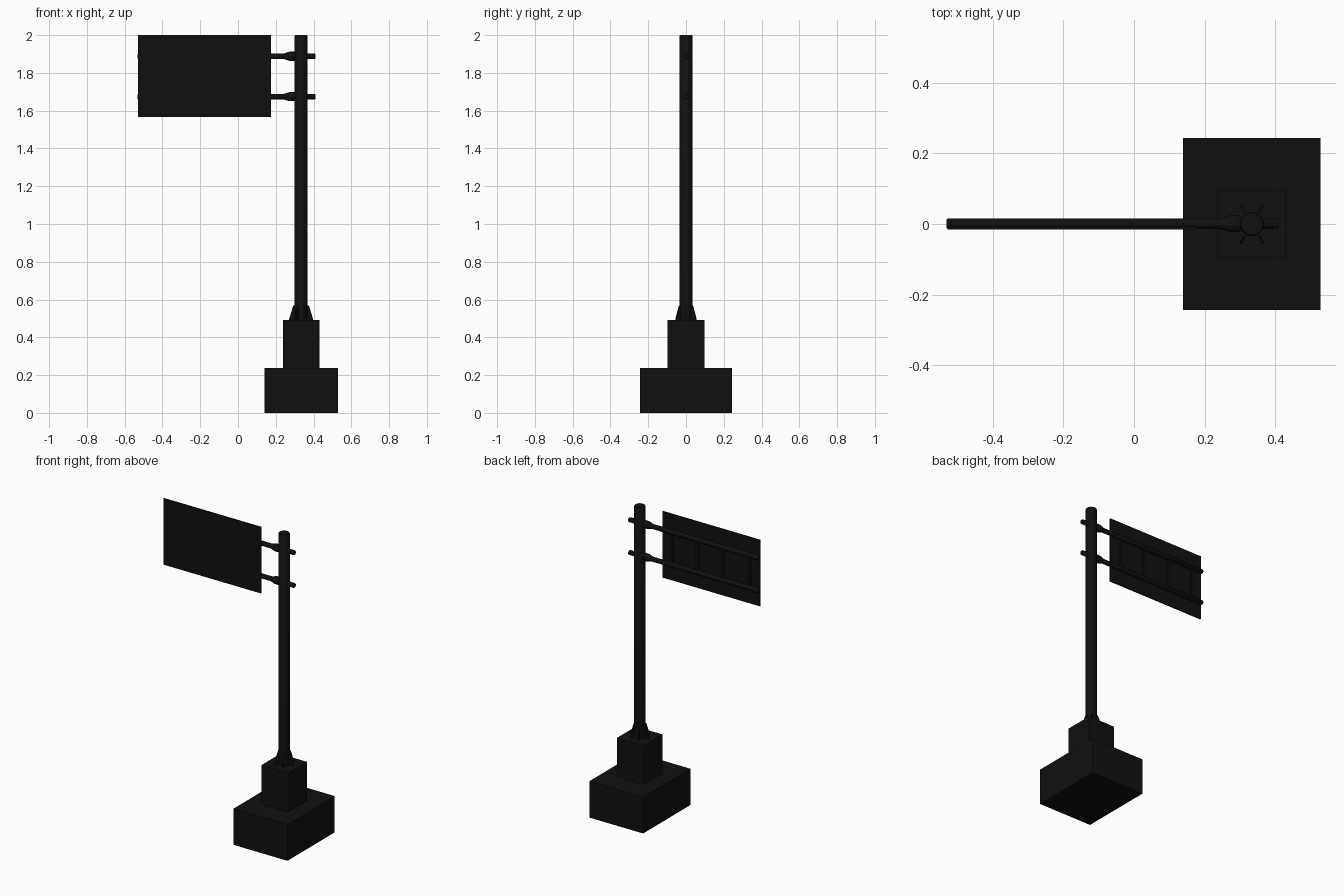
import bpy, bmesh, math
from mathutils import Matrix

if "Cube" in bpy.data.objects:
    bpy.data.objects.remove(bpy.data.objects["Cube"])

PX = 0.334  # pole axis

# Near-black paint for every part
BLACK = bpy.data.materials.new("black_paint")
BLACK.diffuse_color = (0.005, 0.005, 0.005, 1)
BLACK.use_nodes = True
BLACK.node_tree.nodes["Principled BSDF"].inputs["Base Color"].default_value = BLACK.diffuse_color


def make(name, bm, smooth=False):
    bmesh.ops.recalc_face_normals(bm, faces=bm.faces)
    me = bpy.data.meshes.new(name)
    bm.to_mesh(me)
    bm.free()
    me.materials.append(BLACK)
    ob = bpy.data.objects.new(name, me)
    bpy.context.collection.objects.link(ob)
    if smooth:
        bpy.ops.object.select_all(action='DESELECT')
        ob.select_set(True)
        bpy.context.view_layer.objects.active = ob
        bpy.ops.object.shade_smooth_by_angle(angle=math.radians(40))
    return ob


def box(name, x0, x1, y0, y1, z0, z1):
    bm = bmesh.new()
    bmesh.ops.create_cube(bm, size=1, matrix=Matrix.Translation(
        ((x0 + x1) / 2, (y0 + y1) / 2, (z0 + z1) / 2))
        @ Matrix.Diagonal((x1 - x0, y1 - y0, z1 - z0, 1)))
    return make(name, bm)


def lathe(name, profile, matrix, sides):
    """Closed tube along local z from (radius, height) pairs."""
    bm = bmesh.new()
    rings = [[bm.verts.new((r * math.cos(2 * math.pi * i / sides),
                            r * math.sin(2 * math.pi * i / sides), h))
              for i in range(sides)] for r, h in profile]
    for a, b in zip(rings, rings[1:]):
        for i in range(sides):
            j = (i + 1) % sides
            bm.faces.new((a[i], a[j], b[j], b[i]))
    bm.faces.new(rings[0])
    bm.faces.new(rings[-1])
    bm.transform(matrix)
    return make(name, bm, True)


# Stepped concrete footing
box("footing", PX - 0.195, PX + 0.195, -0.244, 0.244, 0, 0.237)
box("pedestal", PX - 0.097, PX + 0.097, -0.097, 0.097, 0.237, 0.491)

# Pole
lathe("pole", [(0.034, 0.491), (0.034, 1.996), (0.031, 2.0)],
      Matrix.Translation((PX, 0, 0)), 16)

# Six gusset fins around the pole foot
for k in range(6):
    bm = bmesh.new()
    pts = [(0.025, 0.491), (0.063, 0.491), (0.063, 0.498), (0.042, 0.568), (0.025, 0.568)]
    f = bm.faces.new([bm.verts.new((r, -0.003, z)) for r, z in pts])
    ext = bmesh.ops.extrude_face_region(bm, geom=[f])
    bmesh.ops.translate(bm, vec=(0, 0.006, 0),
                        verts=[g for g in ext["geom"] if isinstance(g, bmesh.types.BMVert)])
    bm.transform(Matrix.Translation((PX, 0, 0)) @ Matrix.Rotation(k * math.pi / 3, 4, 'Z'))
    make(f"gusset_{k}", bm)

# Horizontal arms with thickened collars beside the pole
for n, z in (("upper", 1.888), ("lower", 1.674)):
    m = Matrix.Translation((0, 0.001, z)) @ Matrix.Rotation(math.pi / 2, 4, 'Y')
    lathe(n + "_arm", [(0.012, -0.531), (0.015, -0.527), (0.015, 0.406), (0.012, 0.41)], m, 12)
    lathe(n + "_collar", [(0.015, 0.243), (0.024, 0.272), (0.024, 0.298), (0.018, 0.305)], m, 12)

# Sign panel and the vertical stiffeners behind it
box("sign_panel", -0.529, 0.176, -0.016, -0.009, 1.567, 2.0)
for i, x in enumerate((0.105, -0.08, -0.265, -0.455)):
    box(f"panel_stiffener_{i}", x - 0.008, x + 0.008, -0.01, 0.004, 1.674, 1.888)
